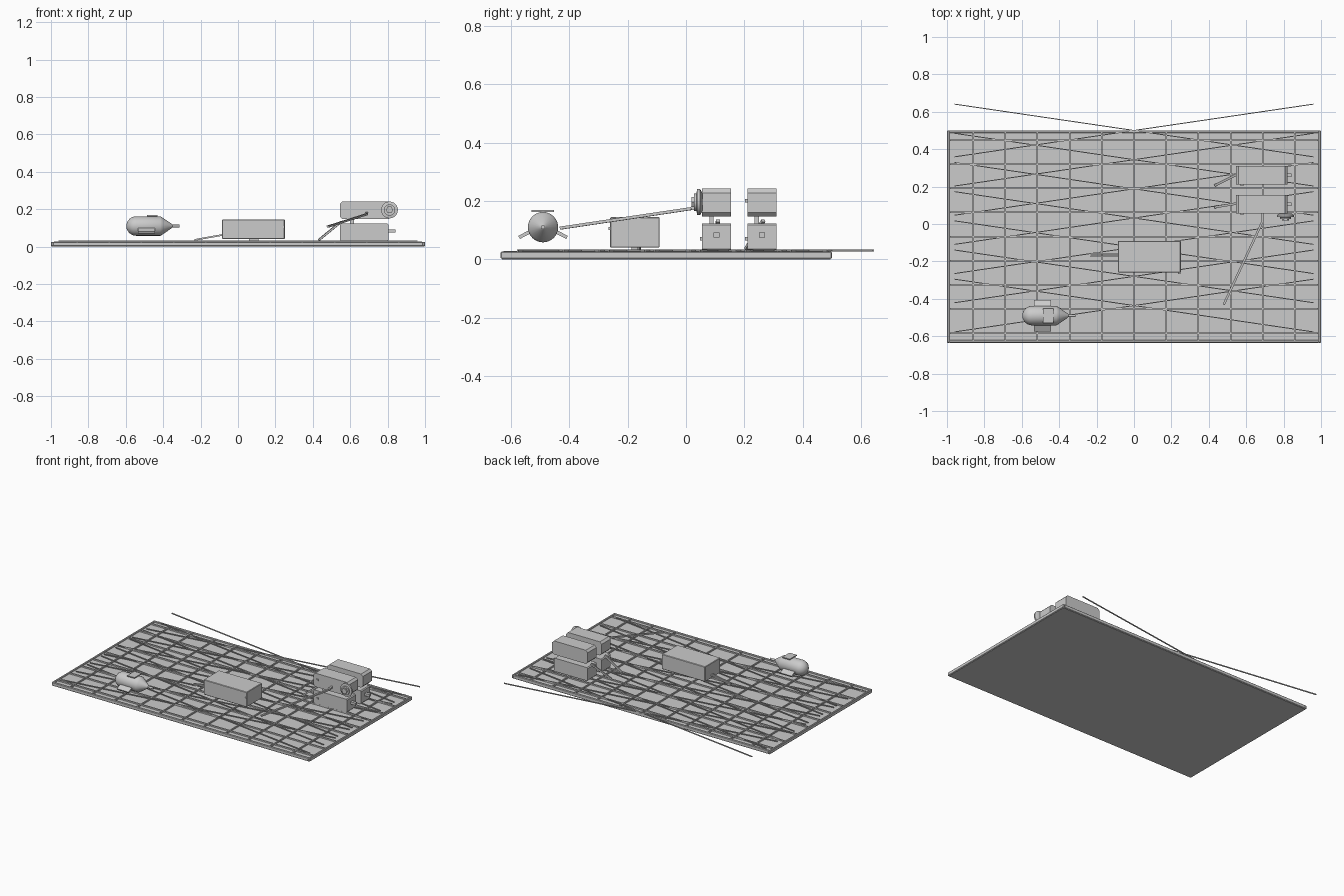
import bpy, bmesh, math
from mathutils import Vector

cube = bpy.data.objects.get("Cube")
if cube:
    bpy.data.objects.remove(cube, do_unlink=True)

grey = bpy.data.materials.new("plain_grey")
grey.use_nodes = True
grey.diffuse_color = (0.6, 0.6, 0.6, 1)
grey.node_tree.nodes["Principled BSDF"].inputs["Base Color"].default_value = (0.6, 0.6, 0.6, 1)


def finish(name, bm, smooth=False):
    bmesh.ops.recalc_face_normals(bm, faces=bm.faces)
    mesh = bpy.data.meshes.new(name)
    bm.to_mesh(mesh)
    bm.free()
    mesh.materials.append(grey)
    obj = bpy.data.objects.new(name, mesh)
    bpy.context.collection.objects.link(obj)
    if smooth:
        bpy.ops.object.select_all(action="DESELECT")
        obj.select_set(True)
        bpy.context.view_layer.objects.active = obj
        bpy.ops.object.shade_smooth_by_angle(angle=math.radians(35))
    return obj


def box(name, lo, hi, bevel=0):
    bm = bmesh.new()
    bmesh.ops.create_cube(bm, size=1)
    for v in bm.verts:
        v.co = [lo[i] + (v.co[i] + 0.5) * (hi[i] - lo[i]) for i in range(3)]
    if bevel:
        bmesh.ops.bevel(bm, geom=bm.edges[:], offset=bevel, segments=1, affect="EDGES")
    return finish(name, bm)


def bar(name, a, b, width, height):
    """Straight bar between two points, kept upright."""
    a, b = Vector(a), Vector(b)
    bm = bmesh.new()
    bmesh.ops.create_cube(bm, size=1)
    bmesh.ops.scale(bm, vec=((b - a).length, width, height), verts=bm.verts)
    obj = finish(name, bm)
    along = (b - a).normalized()
    side = Vector((0, 0, 1)).cross(along).normalized()
    turn = obj.matrix_world.to_3x3()
    turn.col[0], turn.col[1], turn.col[2] = along, side, along.cross(side)
    obj.matrix_world = turn.to_4x4()
    obj.location = (a + b) / 2
    return obj


def lathe(name, profile, centre, axis, sides=24):
    """Turn (distance, radius) points around an axis."""
    bm = bmesh.new()
    rings = []
    for d, r in profile:
        rings.append([bm.verts.new((r * math.cos(t), r * math.sin(t), d))
                      for t in (math.tau * i / sides for i in range(sides))])
    for p, q in zip(rings, rings[1:]):
        for i in range(sides):
            j = (i + 1) % sides
            bm.faces.new((p[i], p[j], q[j], q[i]))
    bm.faces.new(rings[0])
    bm.faces.new(rings[-1])
    obj = finish(name, bm, smooth=True)
    obj.rotation_euler = Vector(axis).to_track_quat("Z", "Y").to_euler()
    obj.location = centre
    return obj


def casing(name, x0, x1, y0, y1, z0, z1, cut):
    """Long box with its end corners cut off."""
    side = [(x0 + cut, z0), (x1 - cut, z0), (x1, z0 + cut), (x1, z1 - cut),
            (x1 - cut, z1), (x0 + cut, z1), (x0, z1 - cut), (x0, z0 + cut)]
    bm = bmesh.new()
    face = bm.faces.new([bm.verts.new((x, y0, z)) for x, z in side])
    out = bmesh.ops.extrude_face_region(bm, geom=[face])
    bmesh.ops.translate(bm, vec=(0, y1 - y0, 0),
                        verts=[v for v in out["geom"] if isinstance(v, bmesh.types.BMVert)])
    return finish(name, bm)


# Deck and its raised rim
FRONT, BACK = -0.635, 0.5
box("deck", (-0.995, FRONT + 0.005, 0), (0.995, BACK - 0.005, 0.019))
for s, side in ((-1, "right"), (1, "left")):
    x = s * 0.993
    box(side + "_rim", (x - 0.007, FRONT, 0.002), (x + 0.007, BACK, 0.026), 0.003)
for name, y in (("front_rim", FRONT + 0.007), ("back_rim", BACK - 0.007)):
    box(name, (-0.99, y - 0.007, 0.002), (0.99, y + 0.007, 0.026), 0.003)

# Square framework on the deck
for i in range(-5, 6):
    x = i * 0.172
    box("cross_rib", (x - 0.004, FRONT + 0.01, 0.018), (x + 0.004, BACK - 0.01, 0.028))
for i in range(-4, 5):
    y = i * 0.129 - 0.067
    box("long_rib", (-0.985, y - 0.004, 0.018), (0.985, y + 0.004, 0.028))

# Crossed diagonal braces
for i in range(7):
    y = 0.5 - 0.156 * i
    for s in (-1, 1):
        bar("diagonal_brace", (-0.96, y - s * 0.141, 0.03), (0.96, y + s * 0.141, 0.03), 0.005, 0.007)

# Torpedo-shaped tank, with rounded left end and cone at the other
tank = (-0.49, -0.49, 0.11)
dome = [(-0.055 - 0.052 * math.cos(t), 0.052 * math.sin(t))
        for t in (math.pi / 2 * i / 6 for i in range(7))]
dome[0] = (dome[0][0], 0.002)
lathe("tank", dome + [(0.075, 0.052), (0.085, 0.046), (0.135, 0.012), (0.14, 0.007), (0.178, 0.007)],
      tank, (1, 0, 0))
box("tank_top_plate", (-0.487, -0.53, 0.162), (-0.43, -0.452, 0.169))
box("tank_top_post", (-0.466, -0.498, 0.155), (-0.452, -0.482, 0.164))
for s in (-1, 1):
    inner = Vector((-0.49, -0.49 + s * 0.042, 0.11 - 0.014))
    bar("tank_fin", inner, inner + Vector((0, s * 0.04, -0.021)), 0.09, 0.012)

# Central cabinet with foot and trailing twin handle
box("cabinet", (-0.085, -0.26, 0.04), (0.25, -0.09, 0.145), 0.003)
box("cabinet_foot", (0.06, -0.186, 0.02), (0.11, -0.164, 0.041))
box("cabinet_latch", (0.235, -0.266, 0.10), (0.248, -0.259, 0.11))
for y in (-0.158, -0.172):
    bar("cabinet_handle", (-0.08, y, 0.063), (-0.232, y, 0.036), 0.008, 0.009)

# Two rows of stacked casings with slanted arms
for row, y in (("front", 0.055), ("back", 0.21)):
    casing(row + "_lower_casing", 0.545, 0.805, y, y + 0.1, 0.03, 0.123, 0.006)
    casing(row + "_upper_casing", 0.545, 0.82, y, y + 0.1, 0.147, 0.242, 0.014)
    box(row + "_spacer", (0.6, y + 0.025, 0.122), (0.62, y + 0.04, 0.148))
    box(row + "_end_stub", (0.804, y + 0.04, 0.075), (0.842, y + 0.06, 0.092))
    for z in (0.07, 0.2):
        box(row + "_side_lug", (0.57, y - 0.007, z - 0.006), (0.585, y + 0.001, z + 0.006))
    arm_y = 0.09 if row == "front" else 0.207
    bar(row + "_arm", (0.433, arm_y, 0.036), (0.55, y + 0.055, 0.132), 0.013, 0.01)

# Stepped wheel on the front casing, with a six-sided hub
wheel = [(0, 0.032), (0.008, 0.045), (0.018, 0.045), (0.02, 0.03), (0.028, 0.03)]
lathe("wheel", wheel, (0.81, 0.056, 0.196), (0, -1, 0))
lathe("wheel_hub", [(0, 0.02), (0.012, 0.02)], (0.81, 0.03, 0.196), (0, -1, 0), 6)

# Long sloping boom
bar("boom", (0.48, -0.43, 0.107), (0.69, 0.02, 0.174), 0.012, 0.01)
bar("boom_bracket", (0.688, 0.016, 0.174), (0.688, 0.06, 0.18), 0.012, 0.012)
